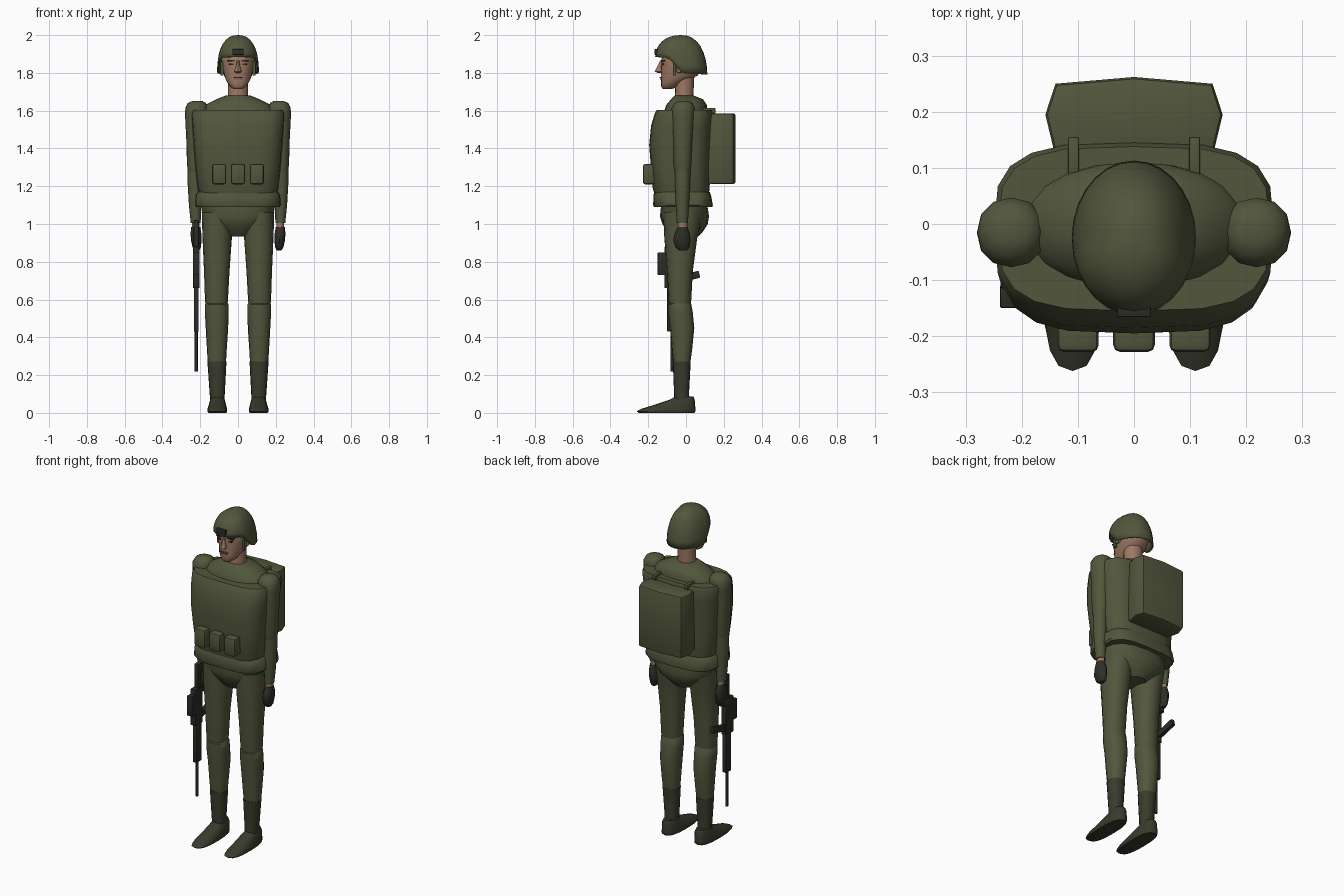
import bpy, bmesh, math
from mathutils import Matrix, Vector


def material(name, rgb):
    m = bpy.data.materials.new(name)
    m.diffuse_color = (*rgb, 1)
    return m


OLIVE = material("olive cloth", (0.085, 0.095, 0.046))
BOOT = material("dark boot leather", (0.042, 0.043, 0.026))
GLOVE = material("glove black", (0.028, 0.027, 0.020))
METAL = material("gun metal", (0.024, 0.026, 0.019))
SKIN = material("skin", (0.34, 0.19, 0.125))
HAIR = material("brow brown", (0.04, 0.022, 0.015))
LIP = material("lip", (0.22, 0.10, 0.075))


def finish(bm, name, mat, angle=40):
    bmesh.ops.recalc_face_normals(bm, faces=bm.faces)
    me = bpy.data.meshes.new(name)
    bm.to_mesh(me)
    bm.free()
    me.materials.append(mat)
    me.shade_smooth()
    me.set_sharp_from_angle(angle=math.radians(angle))
    ob = bpy.data.objects.new(name, me)
    bpy.context.collection.objects.link(ob)
    return ob


def loft(name, mat, rings, n=16, power=2.0, angle=40):
    """Skin superellipse rings given as (z, x min, x max, y min, y max)."""
    bm = bmesh.new()
    loops = []
    for z, x0, x1, y0, y1 in rings:
        loop = []
        for i in range(n):
            a = 2 * math.pi * i / n
            c, s = math.cos(a), math.sin(a)
            px = math.copysign(abs(c) ** (2 / power), c)
            py = math.copysign(abs(s) ** (2 / power), s)
            loop.append(bm.verts.new(((x0 + x1) / 2 + px * (x1 - x0) / 2,
                                      (y0 + y1) / 2 + py * (y1 - y0) / 2, z)))
        loops.append(loop)
    for a, b in zip(loops, loops[1:]):
        for i in range(n):
            bm.faces.new((a[i], a[(i + 1) % n], b[(i + 1) % n], b[i]))
    bm.faces.new(loops[0])
    bm.faces.new(loops[-1])
    return finish(bm, name, mat, angle)


def box(name, mat, x, y, z, bevel=0.0, tilt=0.0):
    """Box from (min, max) ranges, optionally bevelled and tilted about x."""
    bm = bmesh.new()
    bmesh.ops.create_cube(bm, size=1)
    size = [r[1] - r[0] for r in (x, y, z)]
    mid = Vector([(r[0] + r[1]) / 2 for r in (x, y, z)])
    bmesh.ops.scale(bm, vec=size, verts=bm.verts)
    if bevel:
        bmesh.ops.bevel(bm, geom=bm.edges[:], offset=bevel, segments=2, affect='EDGES', profile=0.5)
    bmesh.ops.transform(bm, matrix=Matrix.Translation(mid) @ Matrix.Rotation(tilt, 4, 'X'), verts=bm.verts)
    return finish(bm, name, mat, 35)


def mirrored(s, rings):
    return [(z, min(s * a, s * b), max(s * a, s * b), c, d) for z, a, b, c, d in rings]


def sym(z, r, y0, y1):
    return (z, -r, r, y0, y1)


# Torso, vest and belt
loft("shirt", OLIVE, [sym(1.50, .21, -.12, .11), sym(1.58, .205, -.12, .11), sym(1.63, .175, -.105, .11),
                      sym(1.66, .115, -.08, .09), sym(1.68, .065, -.06, .04)], 20, 2.2)
loft("vest", OLIVE, [sym(1.15, .205, -.165, .12), sym(1.19, .215, -.176, .125), sym(1.30, .228, -.186, .13),
                     sym(1.42, .238, -.195, .135), sym(1.52, .245, -.185, .14), sym(1.585, .25, -.166, .145),
                     sym(1.603, .242, -.155, .138)], 20, 3.4)
loft("waist_band", OLIVE, [sym(1.09, .222, -.17, .14), sym(1.10, .23, -.174, .142), sym(1.155, .225, -.172, .132),
                           sym(1.17, .212, -.165, .125)], 20, 3.4)
loft("pelvis", OLIVE, [sym(.935, .06, -.075, .065), sym(.96, .09, -.10, .09), sym(1.0, .15, -.125, .115),
                       sym(1.04, .19, -.138, .122), sym(1.12, .195, -.13, .11)], 16, 2.4)
for i in (-1, 0, 1):
    box("front_pouch", OLIVE, (i * .1 - .037, i * .1 + .037), (-.228, -.165), (1.21, 1.318), .012)

# Backpack with bulging sides, and its shoulder straps
bm = bmesh.new()
outline = [(-.14, .12), (-.158, .195), (-.14, .25), (0, .262), (.14, .25), (.158, .195), (.14, .12)]
face = bm.faces.new([bm.verts.new((x, y, 1.212)) for x, y in outline])
ext = bmesh.ops.extrude_face_region(bm, geom=[face])
bmesh.ops.translate(bm, vec=(0, 0, .373), verts=[v for v in ext["geom"] if isinstance(v, bmesh.types.BMVert)])
rim = [e for e in bm.edges if abs(e.verts[0].co.z - e.verts[1].co.z) < .01]
bmesh.ops.bevel(bm, geom=rim, offset=.012, segments=2, affect='EDGES', profile=0.5)
finish(bm, "backpack", OLIVE, 35)

# Neck, head and face
loft("neck", SKIN, [sym(1.64, .055, -.062, .042), sym(1.70, .052, -.058, .04), sym(1.80, .055, -.06, .045)])
loft("head", SKIN, [sym(1.714, .022, -.122, -.075), sym(1.727, .042, -.131, -.045), sym(1.755, .06, -.132, -.01),
                    sym(1.785, .073, -.131, .062), sym(1.83, .084, -.134, .08), sym(1.86, .087, -.13, .085),
                    sym(1.92, .085, -.125, .08), sym(1.95, .06, -.09, .05)], 20, 2.2, 60)
loft("nose", SKIN, [sym(1.80, .012, -.148, -.12), sym(1.808, .02, -.166, -.12), sym(1.825, .013, -.157, -.12),
                    sym(1.865, .007, -.137, -.12)], 8)
box("upper_lip", LIP, (-.023, .023), (-.139, -.125), (1.772, 1.778))
box("lower_lip", LIP, (-.018, .018), (-.137, -.125), (1.764, 1.770))
for s in (-1, 1):
    def span(a, b):
        return (min(s * a, s * b), max(s * a, s * b))
    box("eye", HAIR, span(.025, .047), (-.131, -.11), (1.843, 1.850))
    box("eyebrow", HAIR, span(.019, .056), (-.132, -.11), (1.861, 1.867))
    box("ear", SKIN, span(.078, .094), (-.05, -.02), (1.80, 1.86), .006)
    box("chin_strap", OLIVE, span(.078, .092), (-.068, -.052), (1.785, 1.86))

# Helmet: dome whose rim rises over the face
bm = bmesh.new()
n, rows, loops = 28, 8, []
for j in range(rows):
    phi = math.pi / 2 * j / rows
    loop = []
    for i in range(n):
        a = 2 * math.pi * i / n
        c, s = math.cos(a), math.sin(a)
        t = min(max((-s + .15) / .75, 0), 1)
        base = 1.792 + .012 * (1 - s) / 2 + .08 * t * t * (3 - 2 * t)
        r = math.cos(phi) ** .85
        y = -.025 + s * r * .138
        loop.append(bm.verts.new((c * r * .111, y, base + (2 - base) * math.sin(phi))))
    loops.append(loop)
top = bm.verts.new((0, -.025, 2))
for a, b in zip(loops, loops[1:]):
    for i in range(n):
        bm.faces.new((a[i], a[(i + 1) % n], b[(i + 1) % n], b[i]))
for i in range(n):
    bm.faces.new((loops[-1][i], loops[-1][(i + 1) % n], top))
helmet = finish(bm, "helmet", OLIVE)
shell = helmet.modifiers.new("shell", 'SOLIDIFY')
shell.thickness = .008
box("helmet_mount", GLOVE, (-.03, .03), (-.166, -.13), (1.896, 1.926), .003)

# Limbs, both sides
for s in (-1, 1):
    loft("upper_arm", OLIVE, mirrored(s, [
        (1.27, .19, .262, -.058, .022), (1.31, .185, .27, -.065, .027), (1.45, .172, .274, -.07, .036),
        (1.57, .16, .28, -.076, .045), (1.615, .158, .279, -.077, .047), (1.64, .17, .266, -.06, .035),
        (1.652, .19, .24, -.035, .01)]), 12, 2.2)
    loft("forearm", OLIVE, mirrored(s, [
        (1.005, .198, .25, -.05, .01), (1.10, .194, .26, -.054, .016), (1.22, .19, .267, -.058, .022),
        (1.32, .19, .266, -.06, .024)]), 12)
    loft("wrist", SKIN, mirrored(s, [(.96, .204, .242, -.042, .006), (1.02, .202, .244, -.045, .008)]), 12)
    loft("glove", GLOVE, mirrored(s, [
        (.86, .205, .23, -.035, .005), (.875, .197, .24, -.055, .018), (.915, .192, .249, -.068, .024),
        (.95, .194, .251, -.06, .02), (.985, .2, .248, -.045, .008)]), 12)
    loft("thigh", OLIVE, mirrored(s, [
        (.57, .056, .172, -.088, .024), (.60, .053, .175, -.092, .028), (.75, .045, .18, -.10, .036),
        (.93, .032, .188, -.115, .06), (1.06, .03, .192, -.12, .09)]), 16, 2.2)
    loft("shin", OLIVE, mirrored(s, [
        (.26, .064, .16, -.066, .022), (.33, .06, .164, -.074, .032), (.45, .052, .171, -.084, .044),
        (.53, .05, .175, -.094, .036), (.575, .05, .175, -.094, .028), (.588, .06, .166, -.08, .02)]), 16, 2.2)
    loft("boot_shaft", BOOT, mirrored(s, [
        (.05, .072, .146, -.062, .022), (.10, .07, .15, -.063, .016), (.272, .061, .162, -.07, .025)]), 16, 2.2)
    loft("boot_foot", BOOT, mirrored(s, [
        (0, .062, .157, -.25, .045), (.008, .057, .162, -.262, .05), (.022, .058, .161, -.235, .05),
        (.045, .064, .154, -.16, .048), (.07, .07, .148, -.085, .046), (.088, .08, .138, -.055, .04)]), 16, 2.6)
    box("pack_strap", OLIVE, (s * .108 - .01, s * .108 + .01), (.085, .155), (1.585, 1.615), .004)

# Rifle hanging muzzle down beside the right leg
RX = -.221


def gun(name, w, y, z, bevel=.004, tilt=0.0):
    box(name, METAL, (RX - w, RX + w), y, z, bevel, tilt)


gun("rifle_stock", .014, (-.085, -.02), (.84, 1.02))
gun("rifle_receiver", .017, (-.115, -.045), (.66, .88))
gun("rifle_handguard", .013, (-.10, -.05), (.43, .67))
gun("rifle_sight", .018, (-.15, -.108), (.73, .85))
gun("rifle_grip", .012, (-.05, .073), (.70, .738), .004, .25)
loft("rifle_barrel", METAL, [(.22, RX - .008, RX + .008, -.083, -.067), (.44, RX - .008, RX + .008, -.083, -.067)], 10)
